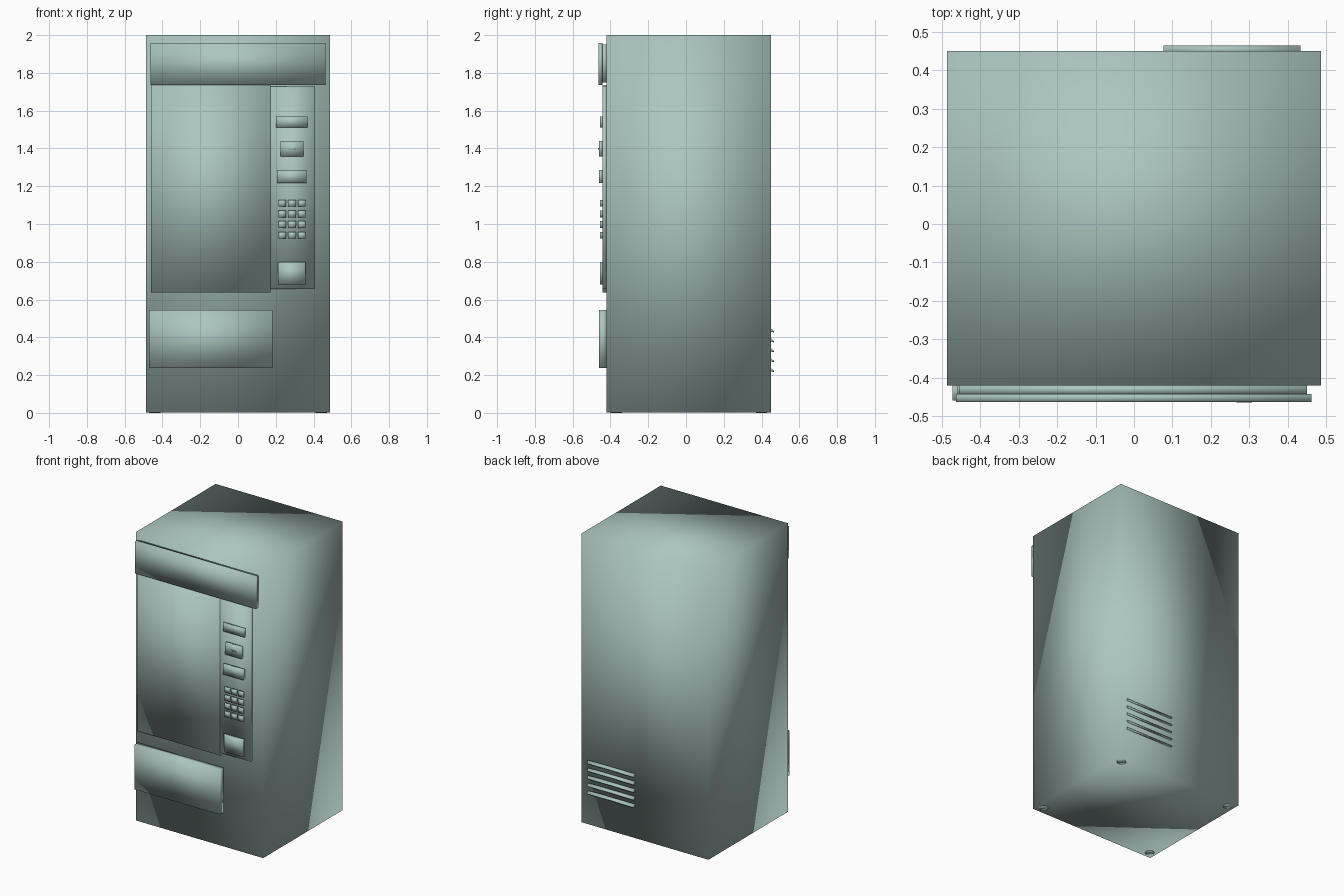
import bpy, bmesh
from mathutils import Matrix

if "Cube" in bpy.data.objects:
    bpy.data.objects.remove(bpy.data.objects["Cube"])

paint = bpy.data.materials.new("grey_green_paint")
paint.diffuse_color = (0.41, 0.56, 0.53, 1)
paint.use_nodes = True
paint.node_tree.nodes["Principled BSDF"].inputs["Base Color"].default_value = paint.diffuse_color


def make_object(name, bm):
    bmesh.ops.recalc_face_normals(bm, faces=bm.faces)
    mesh = bpy.data.meshes.new(name)
    bm.to_mesh(mesh)
    bm.free()
    mesh.materials.append(paint)
    mesh.shade_smooth()
    obj = bpy.data.objects.new(name, mesh)
    bpy.context.collection.objects.link(obj)
    return obj


def box(name, x, y, z):
    bm = bmesh.new()
    bmesh.ops.create_cube(bm, size=1)
    for v in bm.verts:
        v.co = [lo + (c + 0.5) * (hi - lo) for c, (lo, hi) in zip(v.co, (x, y, z))]
    return make_object(name, bm)


FRONT = -0.42
PANEL = -0.443

# Cabinet
box("cabinet", (-0.487, 0.487), (FRONT, 0.45), (0.002, 2.0))

# Header sign with a narrower backing
box("header_backing", (-0.455, 0.45), (PANEL, FRONT), (1.75, 1.95))
box("header_sign", (-0.463, 0.462), (-0.463, PANEL), (1.736, 1.958))

# Display window, control panel and delivery door
box("display_window", (-0.46, 0.172), (PANEL, FRONT), (0.637, 1.736))
box("control_panel", (0.172, 0.407), (PANEL, FRONT), (0.657, 1.728))
box("delivery_door", (-0.472, 0.182), (-0.46, FRONT), (0.237, 0.546))

# Payment fittings on the control panel
box("display_screen", (0.202, 0.368), (-0.455, PANEL), (1.511, 1.57))
box("coin_slot_plate", (0.224, 0.348), (-0.46, PANEL), (1.358, 1.44))
box("coin_slot", (0.267, 0.307), (-0.465, -0.46), (1.394, 1.403))
box("note_acceptor", (0.207, 0.362), (-0.461, PANEL), (1.216, 1.286))
box("coin_return", (0.212, 0.358), (-0.455, PANEL), (0.68, 0.8))

# Keypad
for row in range(4):
    for col in range(3):
        x, z = 0.234 + col * 0.052, 1.11 - row * 0.0565
        box(f"key_{row}_{col}", (x - 0.02, x + 0.02), (-0.455, PANEL), (z - 0.018, z + 0.018))

# Slanted louvres on the back
profile = [(0.448, 0.008), (0.465, -0.006), (0.465, -0.014), (0.448, -0.01)]
for i in range(5):
    bm = bmesh.new()
    z = 0.23 + i * 0.0525
    face = bm.faces.new([bm.verts.new((0.077, y, z + dz)) for y, dz in profile])
    ext = bmesh.ops.extrude_face_region(bm, geom=[face], use_keep_orig=True)
    verts = [g for g in ext["geom"] if isinstance(g, bmesh.types.BMVert)]
    bmesh.ops.translate(bm, verts=verts, vec=(0.357, 0, 0))
    make_object(f"vent_louvre_{i}", bm)

# Low feet under each corner
for x in (-0.44, 0.44):
    for y in (-0.37, 0.40):
        bm = bmesh.new()
        bmesh.ops.create_cone(bm, cap_ends=True, segments=16, radius1=0.03, radius2=0.03,
                              depth=0.01, matrix=Matrix.Translation((x, y, 0.005)))
        make_object("foot", bm)
